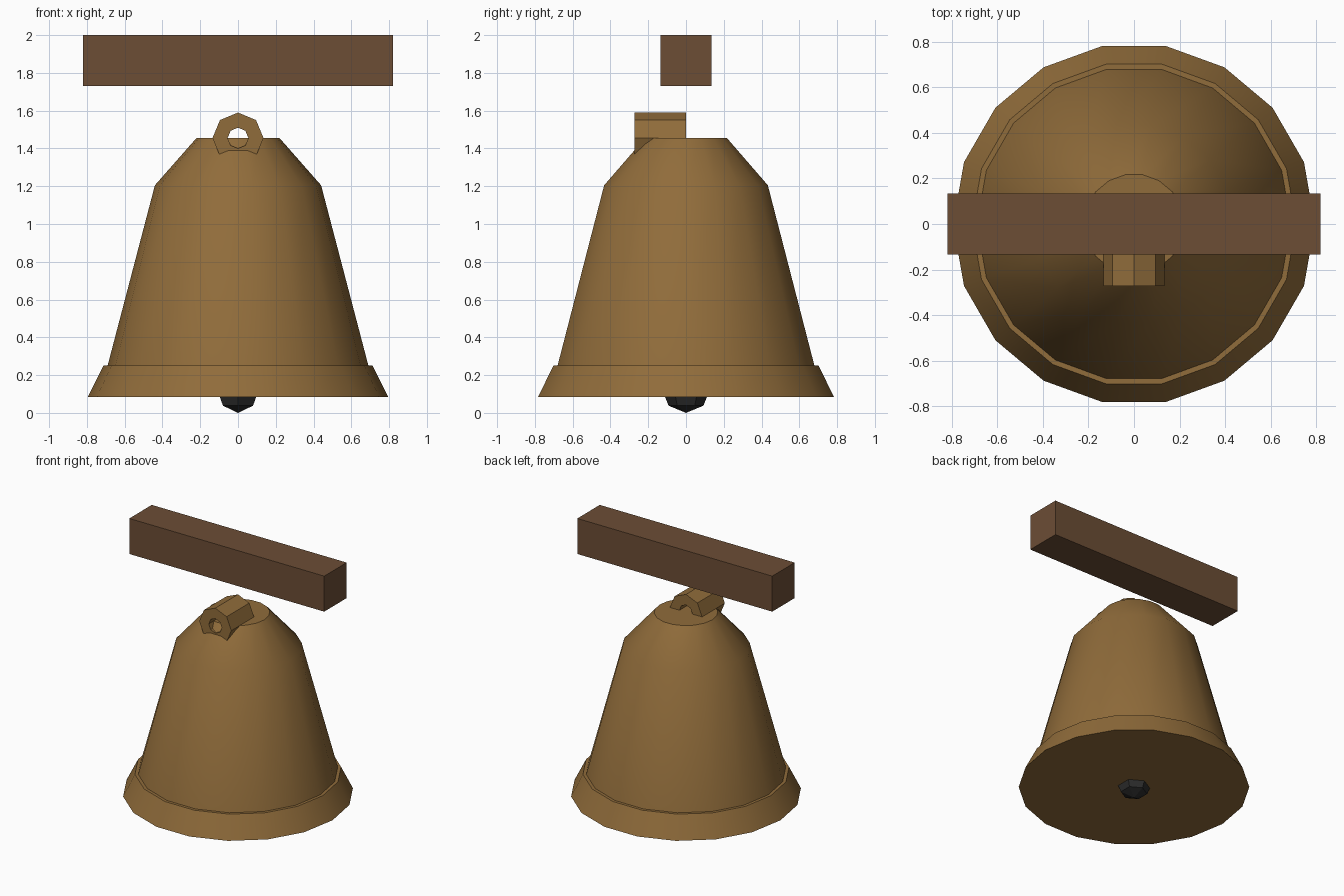
import bpy, bmesh
from math import cos, sin, radians, pi

if "Cube" in bpy.data.objects:
    bpy.data.objects.remove(bpy.data.objects["Cube"])


def material(name, colour):
    m = bpy.data.materials.new(name)
    m.diffuse_color = (*colour, 1)
    m.use_nodes = True
    m.node_tree.nodes["Principled BSDF"].inputs["Base Color"].default_value = m.diffuse_color
    return m


bronze = material("bronze", (0.28, 0.15, 0.043))
wood = material("wood", (0.15, 0.075, 0.036))
iron = material("iron", (0.025, 0.025, 0.025))


def add_object(name, bm, mat, smooth=False):
    bmesh.ops.recalc_face_normals(bm, faces=bm.faces)
    me = bpy.data.meshes.new(name)
    bm.to_mesh(me)
    bm.free()
    me.materials.append(mat)
    ob = bpy.data.objects.new(name, me)
    bpy.context.collection.objects.link(ob)
    if smooth:
        bpy.ops.object.select_all(action='DESELECT')
        ob.select_set(True)
        bpy.context.view_layer.objects.active = ob
        bpy.ops.object.shade_smooth_by_angle(angle=radians(30))
    return ob


def bridge(bm, a, b):
    n = len(a)
    for i in range(n):
        bm.faces.new((a[i], a[(i + 1) % n], b[(i + 1) % n], b[i]))


def turned(name, profile, sides, mat):
    """Closed solid turned around z from (radius, z) points."""
    bm = bmesh.new()
    rings = [[bm.verts.new((r * cos(2 * pi * i / sides), r * sin(2 * pi * i / sides), z))
              for i in range(sides)] for r, z in profile]
    for a, b in zip(rings, rings[1:]):
        bridge(bm, a, b)
    bm.faces.new(rings[0])
    bm.faces.new(rings[-1])
    return add_object(name, bm, mat, smooth=True)


# Bell: flared lip, then body with sloping shoulder
turned("bell_lip", [(0.795, 0.085), (0.713, 0.25)], 18, bronze)
turned("bell_body", [(0.693, 0.24), (0.44, 1.205), (0.22, 1.455)], 18, bronze)

# Hanging loop: octagonal tube running front to back
bm = bmesh.new()
loops = [[bm.verts.new((r * sin(pi * i / 4), y, 1.455 + r * cos(pi * i / 4))) for i in range(8)]
         for r, y in ((0.135, -0.273), (0.135, 0), (0.055, 0), (0.055, -0.273))]
for k in range(4):
    bridge(bm, loops[k], loops[(k + 1) % 4])
add_object("hanging_loop", bm, bronze)

# Clapper ball
bm = bmesh.new()
bmesh.ops.create_uvsphere(bm, u_segments=6, v_segments=4, radius=0.13)
bmesh.ops.translate(bm, verts=bm.verts, vec=(0, 0, 0.13))
add_object("clapper", bm, iron)

# Wooden beam
bm = bmesh.new()
bmesh.ops.create_cube(bm, size=1)
bmesh.ops.scale(bm, verts=bm.verts, vec=(1.64, 0.27, 0.27))
bmesh.ops.translate(bm, verts=bm.verts, vec=(0, 0, 1.865))
add_object("beam", bm, wood)
